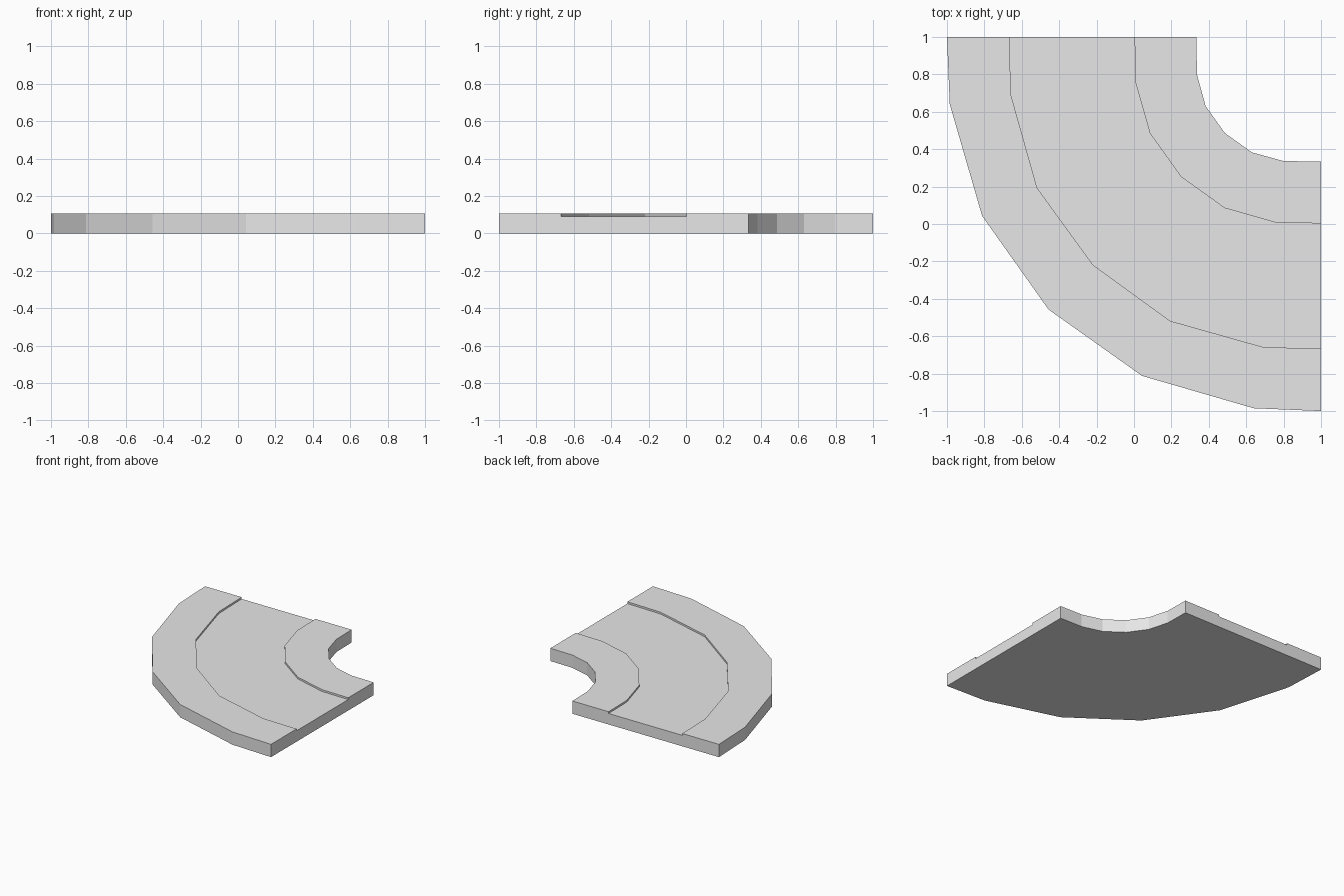
import bpy, bmesh

if "Cube" in bpy.data.objects:
    bpy.data.objects.remove(bpy.data.objects["Cube"])

# Curves from the back edge to the diagonal; the other half mirrors x and y
def mirrored(half):
    return half + [(y, x) for x, y in reversed(half[:-1])]

outer = mirrored([(-1, 1), (-.985, .64), (-.812, .043), (-.457, -.457)])
kerb_out = mirrored([(-.667, 1), (-.658, .69), (-.518, .193), (-.219, -.219)])
kerb_in = mirrored([(.003, 1), (.008, .757), (.085, .485), (.252, .252)])
inner = mirrored([(.333, 1), (.337, .797), (.383, .63), (.486, .486)])

KERB_Z, ROAD_Z = .105, .09

grey = bpy.data.materials.new("concrete_grey")
grey.diffuse_color = (.8, .8, .8, 1)
grey.use_nodes = True
grey.node_tree.nodes["Principled BSDF"].inputs["Base Color"].default_value = grey.diffuse_color

# Cross-section rails (curve, height), swept round the bend as one closed shell
rails = [(outer, 0), (outer, KERB_Z), (kerb_out, KERB_Z), (kerb_out, ROAD_Z),
         (kerb_in, ROAD_Z), (kerb_in, KERB_Z), (inner, KERB_Z), (inner, 0)]
bm = bmesh.new()
rows = [[bm.verts.new((x, y, z)) for x, y in curve] for curve, z in rails]
for i, a in enumerate(rows):
    b = rows[(i + 1) % len(rows)]
    for j in range(len(a) - 1):
        bm.faces.new((a[j], a[j + 1], b[j + 1], b[j]))
# End caps
for j in (0, -1):
    bm.faces.new([r[j] for r in rows])
bmesh.ops.recalc_face_normals(bm, faces=bm.faces)
mesh = bpy.data.meshes.new("road_bend")
bm.to_mesh(mesh)
bm.free()
mesh.materials.append(grey)
road = bpy.data.objects.new("road_bend", mesh)
bpy.context.collection.objects.link(road)
